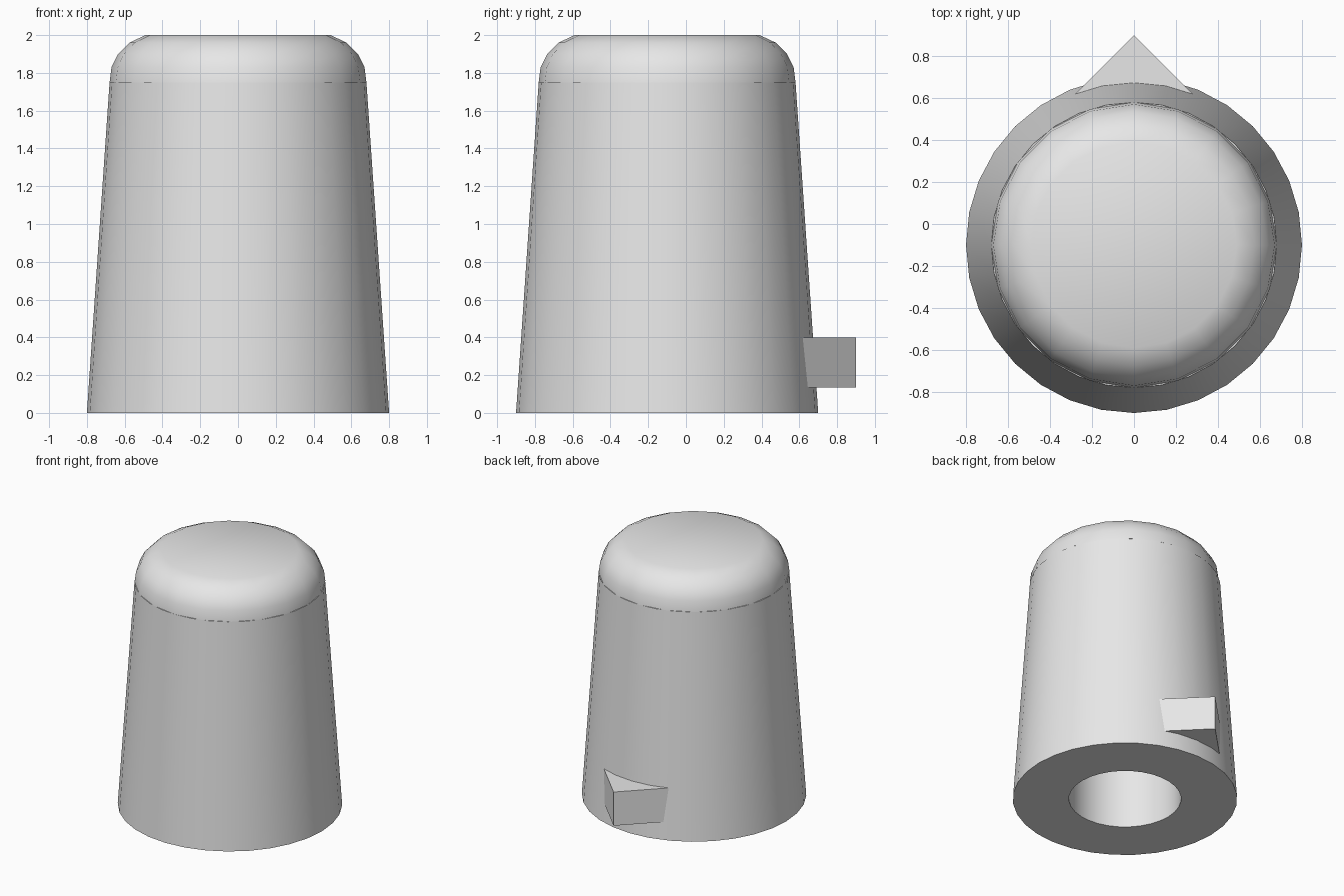
import bpy, bmesh
from math import cos, sin, tau, radians

cube = bpy.data.objects.get("Cube")
if cube:
    bpy.data.objects.remove(cube, do_unlink=True)

# Single plain grey material
grey = bpy.data.materials.new("light grey")
grey.use_nodes = True
grey.diffuse_color = (0.8, 0.8, 0.8, 1)
grey.node_tree.nodes["Principled BSDF"].inputs["Base Color"].default_value = (0.8, 0.8, 0.8, 1)

AXIS_Y = -0.1  # the round body sits forward of centre, balancing the pointer


def add_part(name, bm, smooth_angle=None):
    bmesh.ops.recalc_face_normals(bm, faces=bm.faces)
    mesh = bpy.data.meshes.new(name)
    bm.to_mesh(mesh)
    bm.free()
    mesh.materials.append(grey)
    obj = bpy.data.objects.new(name, mesh)
    bpy.context.collection.objects.link(obj)
    if smooth_angle:
        bpy.ops.object.select_all(action="DESELECT")
        obj.select_set(True)
        bpy.context.view_layer.objects.active = obj
        bpy.ops.object.shade_smooth_by_angle(angle=radians(smooth_angle))
    return obj


def lathe(name, profile, sides):
    """Revolve (radius, height) points and close both ends."""
    bm = bmesh.new()
    rings = [[bm.verts.new((r * cos(tau * i / sides), AXIS_Y + r * sin(tau * i / sides), z))
              for i in range(sides)] for r, z in profile]
    for low, high in zip(rings, rings[1:]):
        for i in range(sides):
            j = (i + 1) % sides
            bm.faces.new((low[i], low[j], high[j], high[i]))
    bm.faces.new(rings[0])
    bm.faces.new(rings[-1])
    return add_part(name, bm, 35)


# Tapered body with a blind shaft hole in its base
lathe("knob_body", [(0.4, 1.2), (0.4, 0), (0.8, 0), (0.68, 1.75)], 32)

# Rounded cap with a flat top
lathe("knob_cap", [(0.68, 1.75), (0.67, 1.83), (0.635, 1.9), (0.575, 1.96), (0.49, 2)], 20)

# Triangular pointer at the back
bm = bmesh.new()
base = bm.faces.new([bm.verts.new((x, y, 0.135)) for x, y in ((-0.3, 0.6), (0.3, 0.6), (0, 0.9))])
top = bmesh.ops.extrude_face_region(bm, geom=[base])["geom"]
bmesh.ops.translate(bm, verts=[g for g in top if isinstance(g, bmesh.types.BMVert)], vec=(0, 0, 0.265))
add_part("pointer", bm)
